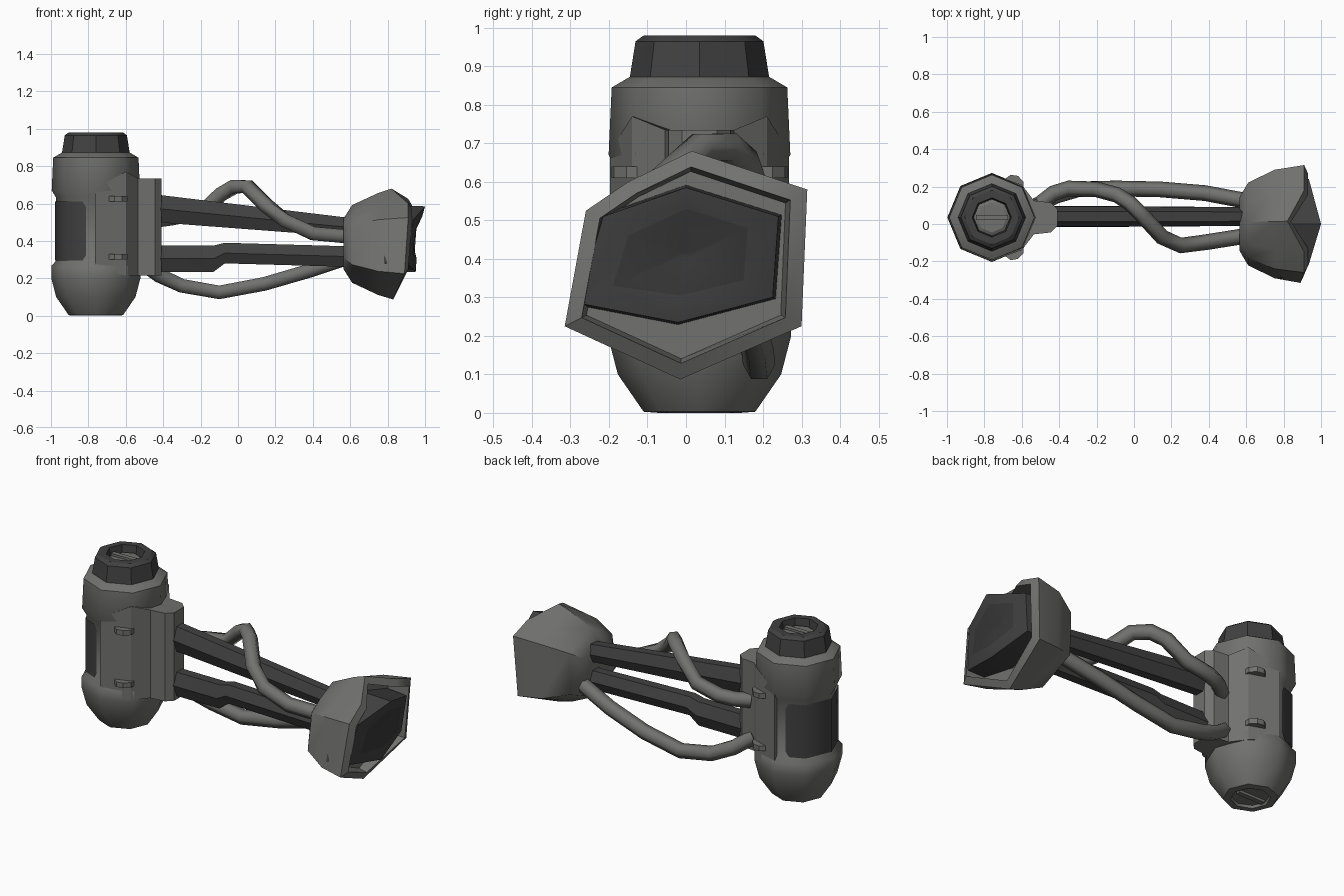
import bpy, bmesh, math
from mathutils import Vector

if "Cube" in bpy.data.objects:
    bpy.data.objects.remove(bpy.data.objects["Cube"])

CX, CY = -0.76, 0.035   # axis of the upright canister


def material(name, v):
    m = bpy.data.materials.new(name)
    m.diffuse_color = (v[0], v[1], v[2], 1)
    m.use_nodes = True
    m.node_tree.nodes["Principled BSDF"].inputs["Base Color"].default_value = m.diffuse_color
    return m


GREY = material("warm grey", (0.165, 0.165, 0.158))
DARK = material("charcoal", (0.052, 0.052, 0.052))
LENS = material("lens black", (0.040, 0.040, 0.040))


def loft(name, rings, mats, angle=30, closed=True, caps=(True, True), rule=None):
    """Skin equal-length rings of points into one mesh."""
    bm = bmesh.new()
    rows = [[bm.verts.new(p) for p in ring] for ring in rings]
    n = len(rows[0])
    for k, (a, b) in enumerate(zip(rows, rows[1:])):
        for i in range(n if closed else n - 1):
            j = (i + 1) % n
            f = bm.faces.new((a[i], a[j], b[j], b[i]))
            f.material_index = rule(k) if rule else 0
    if caps[0]:
        bm.faces.new(rows[0][::-1]).material_index = rule(0) if rule else 0
    if caps[1]:
        bm.faces.new(rows[-1]).material_index = rule(len(rows) - 2) if rule else 0
    bmesh.ops.recalc_face_normals(bm, faces=bm.faces)
    me = bpy.data.meshes.new(name)
    bm.to_mesh(me)
    bm.free()
    ob = bpy.data.objects.new(name, me)
    bpy.context.collection.objects.link(ob)
    for m in mats:
        me.materials.append(m)
    bpy.ops.object.select_all(action='DESELECT')
    ob.select_set(True)
    bpy.context.view_layer.objects.active = ob
    bpy.ops.object.shade_smooth_by_angle(angle=math.radians(angle))
    return ob


def octagon(r, z):
    return [(CX + r * math.cos(i * math.pi / 4), CY + r * math.sin(i * math.pi / 4), z)
            for i in range(8)]


def lathe(name, profile, mat, angle=30):
    return loft(name, [octagon(r, z) for r, z in profile], [mat], angle)


def prism(name, plan, z0, z1, mat):
    return loft(name, [[(x, y, z) for x, y in plan] for z in (z0, z1)], [mat])


# Canister body with a recessed waist
lathe("canister_body", [(0.10, 0.015), (0.105, 0.0), (0.145, 0.003), (0.212, 0.10), (0.238, 0.2),
                        (0.238, 0.265), (0.212, 0.295), (0.212, 0.63), (0.236, 0.67),
                        (0.228, 0.845), (0.182, 0.872), (0.17, 0.874)], GREY, 46)

# Dark top cap with a slotted recess
lathe("top_cap", [(0.182, 0.865), (0.166, 0.965), (0.145, 0.98), (0.105, 0.98), (0.098, 0.92)], DARK)
lathe("top_screw", [(0.098, 0.90), (0.098, 0.935), (0.08, 0.945)], GREY)
for name, z in (("top_screw_bar", 0.95), ("bottom_screw_bar", 0.008)):
    prism(name, [(CX - 0.085, CY - 0.014), (CX + 0.085, CY - 0.014),
                 (CX + 0.085, CY + 0.014), (CX - 0.085, CY + 0.014)], z - 0.008, z + 0.008, GREY)

# Dark wraparound panel on the waist
corner = [Vector(p) for p in octagon(0.218, 0)]
cols = [corner[2].lerp(corner[3], 0.34), corner[2].lerp(corner[3], 0.46), corner[3], corner[4],
        corner[5], corner[6].lerp(corner[5], 0.46), corner[6].lerp(corner[5], 0.34)]
trim = [0.03, 0, 0, 0, 0, 0, 0.03]
loft("waist_panel", [[(p.x, p.y, 0.295 + t) for p, t in zip(cols, trim)],
                     [(p.x, p.y, 0.61 - t) for p, t in zip(cols, trim)]],
     [DARK], 50, closed=False, caps=(False, False))

# Saddle wrapping the canister and carrying the bars
half = [(-0.765, -0.232), (-0.60, -0.175), (-0.535, -0.09), (-0.445, -0.08), (-0.41, -0.045)]
plan = [(x, CY + y) for x, y in half] + [(x, CY - y) for x, y in reversed(half)]
loft("saddle", [[(x, y, 0.25 if x < -0.7 else 0.215) for x, y in plan],
                [(x, y, 0.68 if x < -0.7 else 0.77 if x < -0.58 else 0.735) for x, y in plan]], [GREY])

# Wedge clips on both sides of the saddle
for side in (-1, 1):
    for level, z in (("lower", 0.30), ("upper", 0.61)):
        tag = "front" if side < 0 else "back"
        prism(f"{tag}_{level}_clip", [(x, CY + side * y) for x, y in
              ((-0.71, 0.19), (-0.66, 0.228), (-0.62, 0.222), (-0.59, 0.19), (-0.59, 0.12))],
              z, z + 0.03, GREY)


def bar(name, stations):
    """Six-sided bar from stations of (x, centre z, height, width)."""
    rings = []
    for x, z, h, w in stations:
        rings.append([(x, 0.04 + sy * w / 2, z + sz * h / 2) for sy, sz in
                      ((-0.5, 1), (0.5, 1), (1, 0), (0.5, -1), (-0.5, -1), (-1, 0))])
    loft(name, rings, [DARK])


bar("upper_bar", [(-0.48, 0.578, 0.15, 0.11), (0.64, 0.468, 0.10, 0.10)])
bar("lower_bar", [(-0.48, 0.305, 0.14, 0.11), (-0.13, 0.305, 0.14, 0.11),
                  (-0.07, 0.335, 0.11, 0.11), (0.64, 0.315, 0.11, 0.10)])


def cable(name, pts, r):
    """Six-sided tube along a path."""
    pts = [Vector(p) for p in pts]
    rings = []
    for i, p in enumerate(pts):
        d = (pts[min(i + 1, len(pts) - 1)] - pts[max(i - 1, 0)]).normalized()
        u = d.cross(Vector((0, 0, 1))).normalized()
        v = u.cross(d)
        rings.append([p + r * (u * math.cos(a) + v * math.sin(a))
                      for a in (k * math.pi / 3 for k in range(6))])
    loft(name, rings, [GREY], 62)


cable("crossing_cable", [(-0.50, 0.11, 0.50), (-0.43, 0.165, 0.51), (-0.35, 0.19, 0.52),
                         (-0.2, 0.185, 0.55), (-0.09, 0.155, 0.65), (-0.02, 0.11, 0.69),
                         (0.05, 0.04, 0.69), (0.15, -0.07, 0.59), (0.25, -0.115, 0.51),
                         (0.40, -0.095, 0.44), (0.62, -0.06, 0.42)], 0.042)
cable("hanging_cable", [(-0.52, 0.10, 0.29), (-0.42, 0.15, 0.215), (-0.3, 0.185, 0.16),
                        (-0.1, 0.19, 0.125), (0.14, 0.185, 0.17), (0.38, 0.165, 0.24),
                        (0.62, 0.12, 0.32)], 0.042)

# Lamp head: one rim outline (x, y, z), scaled back to the collar
rim = [(0.82, 0.015, 0.68), (0.91, 0.18, 0.625), (0.91, 0.315, 0.58), (0.89, 0.3, 0.225),
       (0.83, -0.015, 0.087), (0.89, -0.315, 0.225), (0.91, -0.26, 0.525), (0.91, -0.15, 0.60)]
ZC = 0.385


def rim_ring(s, x=None, dx=0.0):
    return [(px + dx if x is None else x, y * s, ZC + (z - ZC) * s) for px, y, z in rim]


loft("head_shell", [rim_ring(0.46, 0.565), rim_ring(0.70, 0.61), rim_ring(0.92, 0.75), rim_ring(1.0),
                    rim_ring(0.86, None, 0.02), rim_ring(0.82, 0.80)], [GREY], 35)

# Dark faceted lens block with an inset face
front = [(1.0, 0.0, 0.585), (0.935, 0.24, 0.51), (0.91, 0.225, 0.30),
         (0.95, -0.02, 0.235), (0.90, -0.28, 0.285), (0.935, -0.215, 0.51)]
inner = [(0.985, 0.0, 0.53), (0.955, 0.16, 0.48), (0.945, 0.15, 0.345),
         (0.955, -0.015, 0.305), (0.935, -0.19, 0.33), (0.95, -0.15, 0.46)]
back = [(0.78, y * 1.04, 0.4 + (z - 0.4) * 1.04) for x, y, z in front]
centre = [(0.93, y * 0.08, 0.41 + (z - 0.41) * 0.08) for x, y, z in inner]
loft("lens", [back, front, inner, centre], [DARK, LENS], 28, rule=lambda k: 1 if k == 2 else 0)
